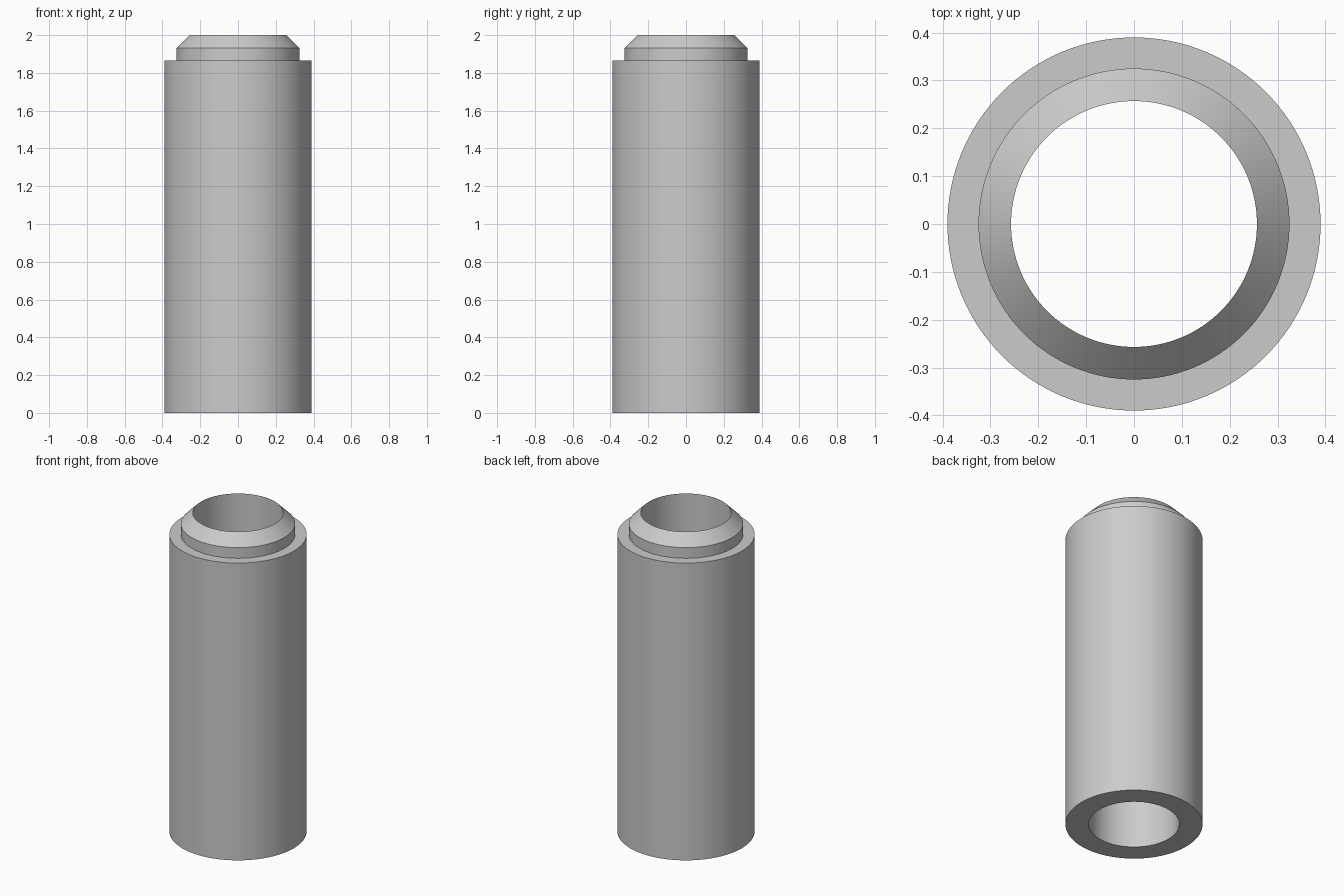
import bpy
import math

if "Cube" in bpy.data.objects:
    bpy.data.objects.remove(bpy.data.objects["Cube"])

SEGMENTS = 128

# Closed wall section as (radius, height): bore, chamfered lip, shoulder, outer wall
PROFILE = [
    (0.257, 0.0),
    (0.257, 2.0),
    (0.325, 1.932),
    (0.325, 1.865),
    (0.39, 1.865),
    (0.39, 0.0),
]

grey = bpy.data.materials.new("light_grey")
grey.diffuse_color = (0.6, 0.6, 0.6, 1.0)
grey.use_nodes = True
grey.node_tree.nodes["Principled BSDF"].inputs["Base Color"].default_value = grey.diffuse_color


def lathe(name, profile, material):
    """Revolve a closed section around the z axis."""
    n = len(profile)
    verts = []
    for s in range(SEGMENTS):
        a = 2 * math.pi * s / SEGMENTS
        verts += [(r * math.cos(a), r * math.sin(a), z) for r, z in profile]
    faces = []
    for s in range(SEGMENTS):
        t = (s + 1) % SEGMENTS
        for i in range(n):
            j = (i + 1) % n
            faces.append((s * n + i, s * n + j, t * n + j, t * n + i))
    mesh = bpy.data.meshes.new(name)
    mesh.from_pydata(verts, [], faces)
    mesh.materials.append(material)
    obj = bpy.data.objects.new(name, mesh)
    bpy.context.collection.objects.link(obj)

    # Outward normals, then smooth walls with crisp rims
    bpy.ops.object.select_all(action='DESELECT')
    bpy.context.view_layer.objects.active = obj
    obj.select_set(True)
    bpy.ops.object.mode_set(mode='EDIT')
    bpy.ops.mesh.select_all(action='SELECT')
    bpy.ops.mesh.normals_make_consistent(inside=False)
    bpy.ops.object.mode_set(mode='OBJECT')
    bpy.ops.object.shade_smooth_by_angle(angle=math.radians(30))
    return obj


# Hollow sleeve with a stepped, chamfered spigot on top
lathe("sleeve", PROFILE, grey)
